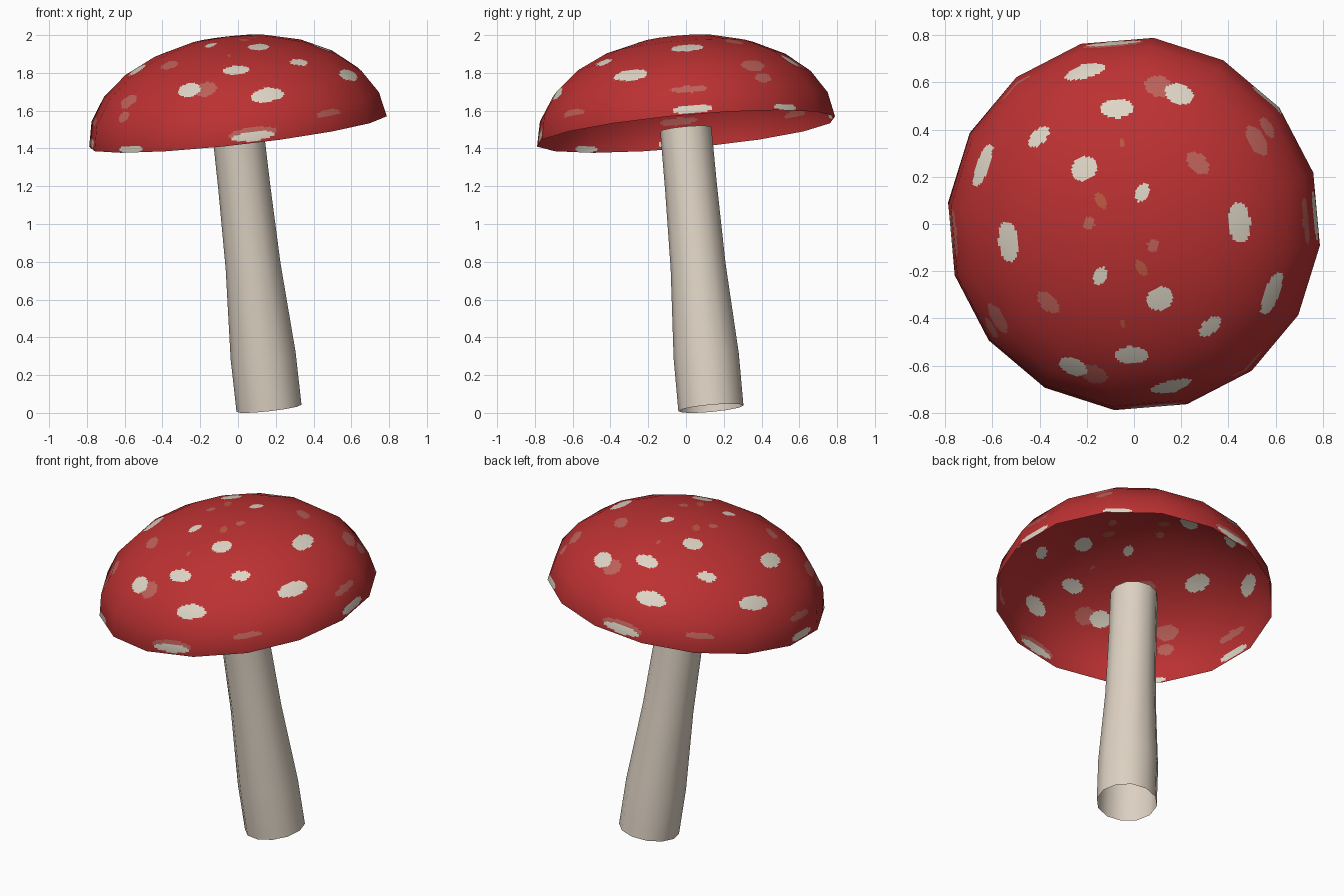
import bpy, bmesh, math
from mathutils import Vector, Matrix

if "Cube" in bpy.data.objects:
    bpy.data.objects.remove(bpy.data.objects["Cube"])

R, H = 0.797, 0.507          # cap radius and height
SIDES, RINGS, SUB_A, SUB_R = 16, 6, 24, 16
PHASE = math.radians(-6.3)

# Leaning frame: origin at the centre of the cap rim, local z along the stem
axis = Vector((-0.112, -0.09, 1)).normalized()
frame = Matrix.Translation((0, 0, 1.49)) @ Vector((0, 0, 1)).rotation_difference(axis).to_matrix().to_4x4()


def material(name, rgb):
    lin = [c / 255 / 12.92 if c < 11 else ((c / 255 + 0.055) / 1.055) ** 2.4 for c in rgb]
    m = bpy.data.materials.new(name)
    m.diffuse_color = (*lin, 1)
    m.use_nodes = True
    m.node_tree.nodes["Principled BSDF"].inputs["Base Color"].default_value = m.diffuse_color
    return m


red = material("cap red", (188, 49, 50))
cream = material("spot cream", (222, 214, 198))
pink = material("faded spot pink", (190, 98, 90))
brown = material("faded spot brown", (188, 88, 66))
ivory = material("stem ivory", (222, 210, 195))


def make_object(name, bm, mats):
    me = bpy.data.meshes.new(name)
    bm.to_mesh(me)
    bm.free()
    for m in mats:
        me.materials.append(m)
    ob = bpy.data.objects.new(name, me)
    bpy.context.collection.objects.link(ob)
    ob.matrix_world = frame
    return ob


def dome(phi, el):
    return Vector((R * math.cos(el) * math.cos(phi), R * math.cos(el) * math.sin(phi), H * math.sin(el)))


# Spots: azimuth, elevation (degrees), half width, half height, slot (1 cream, 2 pink, 3 brown)
# Each one repeats on the opposite side of the cap; earlier ones lie on top
SPOTS = [
    (-60, 66.3, .057, .051, 1), (63, 75.5, .028, .040, 1), (-87, 48.3, .070, .044, 1),
    (-48, 46.9, .055, .034, 1), (-23.5, 31.4, .098, .042, 1), (5, 51.3, .086, .050, 1),
    (68.5, 37.4, .062, .050, 1), (-75, 28.5, .090, .043, 1), (3, 3.5, .105, .024, 1),
    (-84, 4.2, .115, .024, 1), (43, 2.0, .085, .020, 1),
    (77, 37, .060, .052, 2), (43, 56.5, .058, .038, 2), (34.5, 31.4, .068, .045, 2),
    (36, 21.8, .050, .030, 2), (2.5, 16.7, .100, .022, 2), (-84, 6, .132, .032, 2),
    (-50, 11.4, .085, .019, 2), (161, 79.5, .028, .025, 2),
    (121, 77.9, .022, .036, 3), (90, 61.1, .011, .016, 3),
]
spots = []
for phi, el, w, h, slot in SPOTS:
    for turn in (0, 180):
        a, e = math.radians(phi + turn), math.radians(el)
        side = Vector((-math.sin(a), math.cos(a), 0))
        up = (dome(a, e + .01) - dome(a, e - .01)).normalized()
        spots.append((dome(a, e), side, up, w, h, slot))
spots.sort(key=lambda s: s[5])


def spot_slot(p):
    for c, side, up, w, h, slot in spots:
        d = p - c
        if d.length < 0.2 and (d.dot(side) / w) ** 2 + (d.dot(up) / h) ** 2 < 1:
            return slot
    return 0


# Cap: open dome with 16 flat sides, finely divided so spots are cut into it
def cap_point(i, j):
    k, f = divmod(i, SUB_A)
    m, g = divmod(j, SUB_R)
    step_a, step_e = 2 * math.pi / SIDES, math.pi / 2 / RINGS
    def ring(n):
        return dome(PHASE + k * step_a, n * step_e).lerp(dome(PHASE + (k + 1) * step_a, n * step_e), f / SUB_A)
    return ring(m).lerp(ring(m + 1), g / SUB_R) if g else ring(m)


bm = bmesh.new()
NA, NR = SIDES * SUB_A, RINGS * SUB_R
rows = [[bm.verts.new(cap_point(i, j)) for i in range(NA)] for j in range(NR)]
tip = bm.verts.new((0, 0, H))
for j in range(NR):
    for i in range(NA):
        n = (i + 1) % NA
        if j < NR - 1:
            f = bm.faces.new((rows[j][i], rows[j][n], rows[j + 1][n], rows[j + 1][i]))
        else:
            f = bm.faces.new((rows[j][i], rows[j][n], tip))
        f.smooth = True
        f.material_index = spot_slot(f.calc_center_median())
cap = make_object("cap", bm, [red, cream, pink, brown])
# smooth rounded shading over the flat sides
cap.data.normals_split_custom_set_from_vertices(
    [Vector((v.co.x / R**2, v.co.y / R**2, v.co.z / H**2)).normalized() for v in cap.data.vertices])

# Stem: open tapered tube with a thicker foot
bm = bmesh.new()
N = 12
profile = [(.173, -1.481), (.173, -1.20), (.146, -.72), (.138, -.30), (.136, .012)]
rings = [[bm.verts.new((r * math.cos(2 * math.pi * i / N), r * math.sin(2 * math.pi * i / N), z))
          for i in range(N)] for r, z in profile]
for lo, hi in zip(rings, rings[1:]):
    for i in range(N):
        n = (i + 1) % N
        bm.faces.new((lo[i], lo[n], hi[n], hi[i])).smooth = True
make_object("stem", bm, [ivory])
